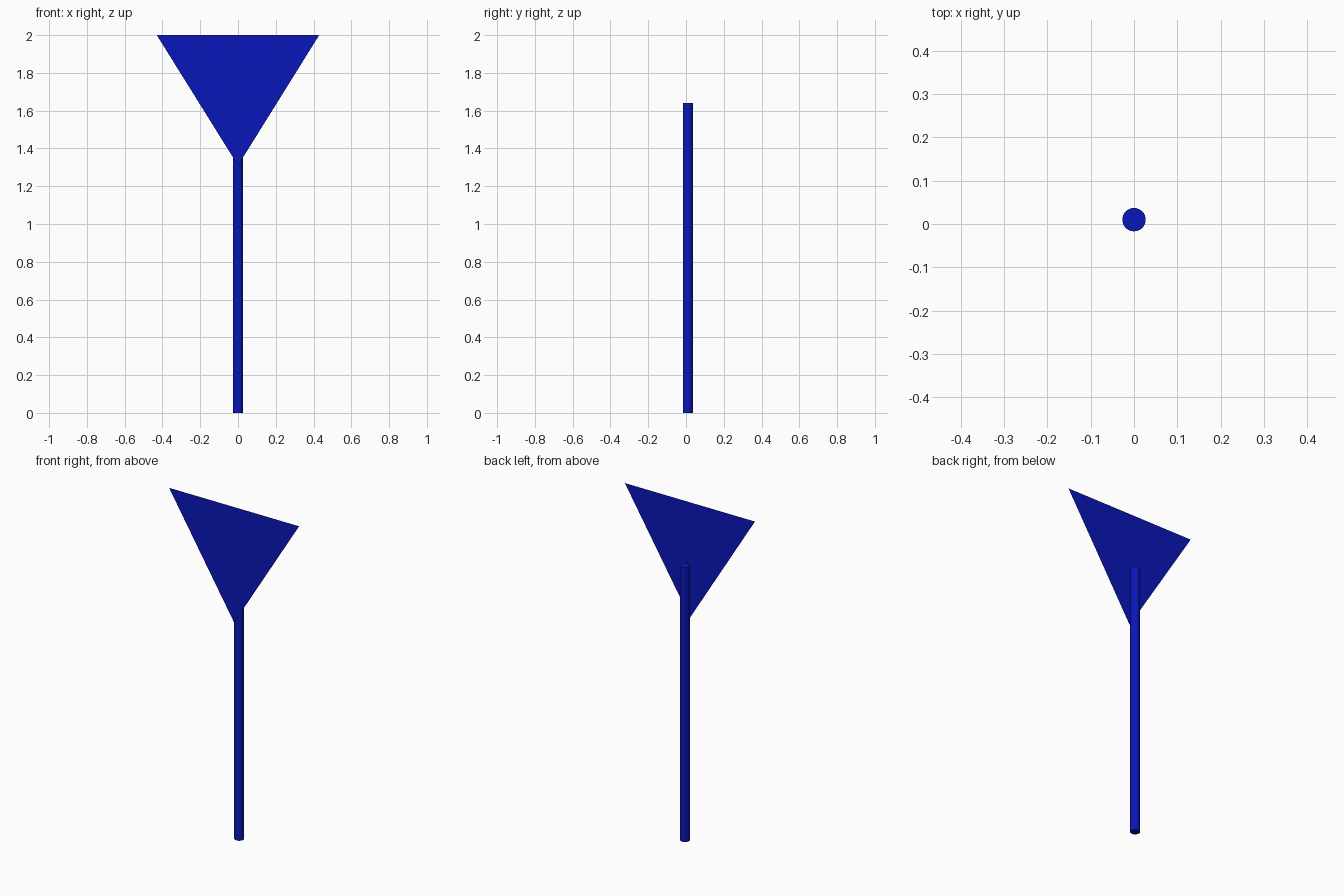
import bpy

if "Cube" in bpy.data.objects:
    bpy.data.objects.remove(bpy.data.objects["Cube"])

blue = bpy.data.materials.new("blue_paint")
blue.diffuse_color = (0.003, 0.008, 0.48, 1)
blue.use_nodes = True
blue.node_tree.nodes["Principled BSDF"].inputs["Base Color"].default_value = blue.diffuse_color

# Round pole, standing just behind the panel
pole_height = 1.64
bpy.ops.mesh.primitive_cylinder_add(vertices=32, radius=0.027, depth=pole_height,
                                    location=(0, 0.01, pole_height / 2))
pole = bpy.context.object
pole.name = "pole"
bpy.ops.object.shade_smooth_by_angle()
pole.data.materials.append(blue)

# Flat triangular sign panel, point down, facing the front
mesh = bpy.data.meshes.new("sign_panel")
mesh.from_pydata([(0, -0.037, 1.31), (0.43, -0.037, 2), (-0.43, -0.037, 2)],
                 [], [(0, 1, 2)])
panel = bpy.data.objects.new("sign_panel", mesh)
bpy.context.collection.objects.link(panel)
mesh.materials.append(blue)
